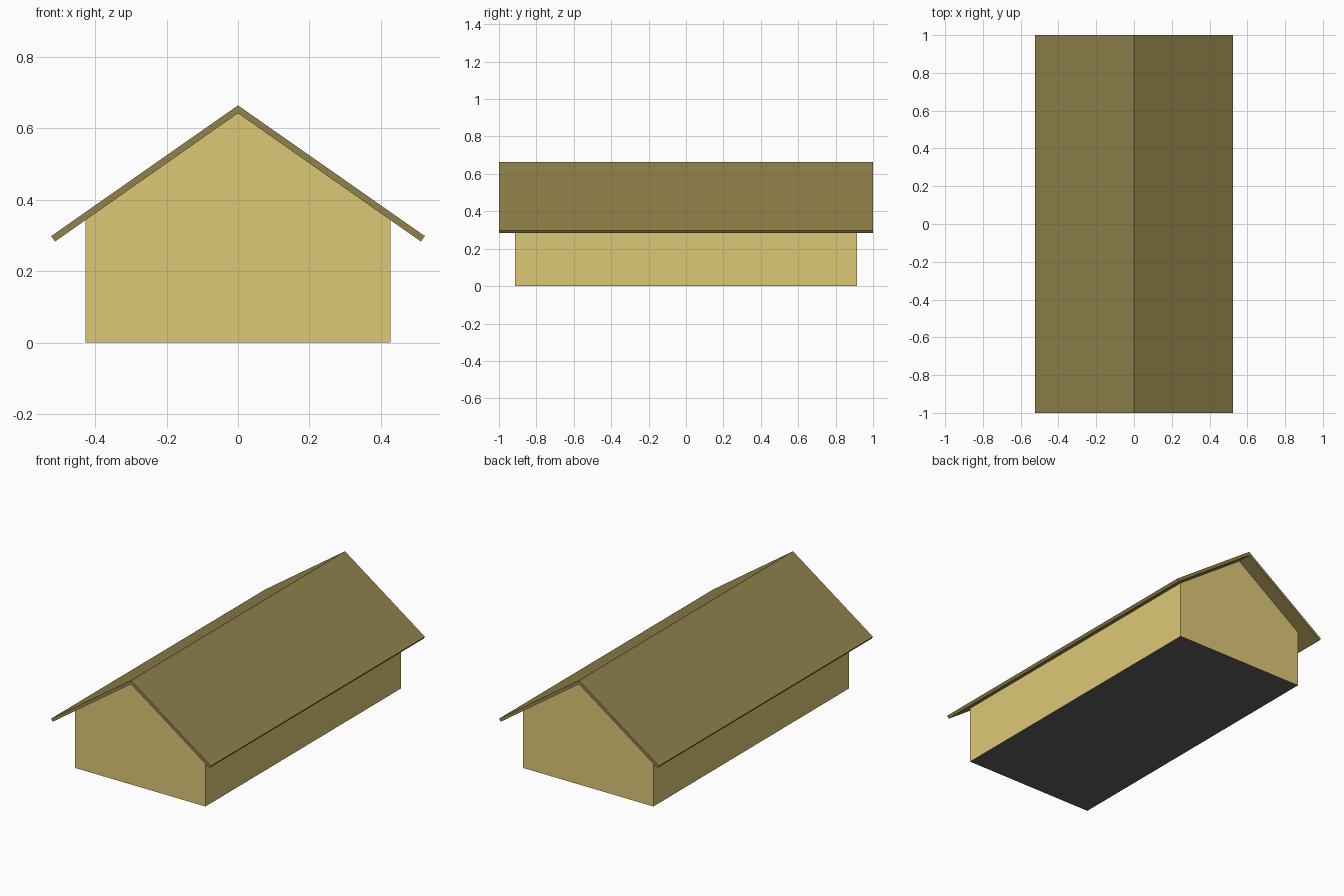
import bpy, bmesh

if "Cube" in bpy.data.objects:
    bpy.data.objects.remove(bpy.data.objects["Cube"])


def material(name, rgb):
    m = bpy.data.materials.new(name)
    m.diffuse_color = (*rgb, 1)
    m.use_nodes = True
    m.node_tree.nodes["Principled BSDF"].inputs["Base Color"].default_value = m.diffuse_color
    return m


def extrude_profile(name, profile, half_len, mat):
    """Extrude an (x, z) outline along y, centred on y = 0."""
    bm = bmesh.new()
    outline = bm.faces.new([bm.verts.new((x, -half_len, z)) for x, z in profile])
    geom = bmesh.ops.extrude_face_region(bm, geom=[outline])["geom"]
    verts = [g for g in geom if isinstance(g, bmesh.types.BMVert)]
    bmesh.ops.translate(bm, vec=(0, 2 * half_len, 0), verts=verts)
    bmesh.ops.recalc_face_normals(bm, faces=bm.faces)
    mesh = bpy.data.meshes.new(name)
    bm.to_mesh(mesh)
    bm.free()
    mesh.materials.append(mat)
    obj = bpy.data.objects.new(name, mesh)
    bpy.context.collection.objects.link(obj)
    return obj


def mirrored(right):
    """Close a right-hand outline with its mirror image across x = 0."""
    return right + [(-x, z) for x, z in reversed(right) if x > 0]


wall_mat = material("wall_yellow", (0.72, 0.58, 0.18))
roof_mat = material("roof_olive", (0.28, 0.225, 0.07))
floor_mat = material("floor_grey", (0.12, 0.12, 0.12))

# Gabled house body
body = extrude_profile("house_walls",
                       mirrored([(0.427, 0), (0.427, 0.343), (0, 0.642)]),
                       0.914, wall_mat)

# Dark underside of the body
body.data.materials.append(floor_mat)
for face in body.data.polygons:
    if face.normal.z < -0.9:
        face.material_index = 1

# Thin chevron roof overhanging on all sides
upper = [(-0.523, 0.298), (0, 0.664), (0.523, 0.298)]
lower = [(0.512, 0.283), (0, 0.642), (-0.512, 0.283)]
extrude_profile("roof", upper + lower, 1.0, roof_mat)
